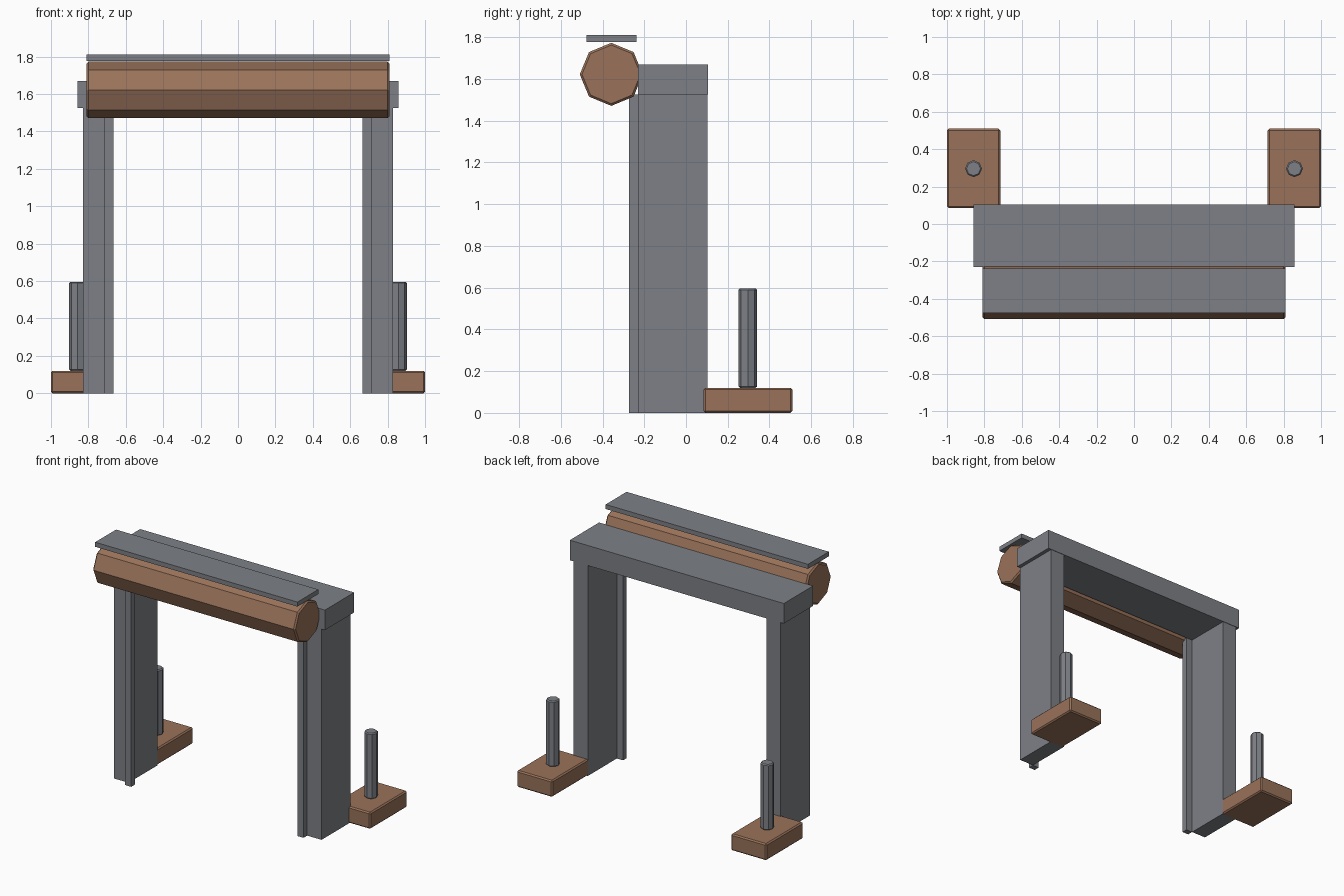
import bpy
import math
from mathutils import Matrix

cube = bpy.data.objects.get("Cube")
if cube:
    bpy.data.objects.remove(cube, do_unlink=True)


def make_material(name, rgb):
    mat = bpy.data.materials.new(name)
    mat.use_nodes = True
    mat.diffuse_color = (*rgb, 1)
    mat.node_tree.nodes["Principled BSDF"].inputs["Base Color"].default_value = (*rgb, 1)
    return mat


grey = make_material("steel grey", (0.205, 0.216, 0.238))
brown = make_material("rust brown", (0.32, 0.17, 0.102))


def finish(obj, name, mat, bevel):
    obj.name = name
    obj.data.materials.append(mat)
    if bevel:
        mod = obj.modifiers.new("edge bevel", "BEVEL")
        mod.width = bevel
        mod.segments = 1
        mod.limit_method = "ANGLE"
        mod.angle_limit = math.radians(60)
    return obj


def box(name, xs, ys, zs, mat, bevel=0):
    """Box given by its extents along each axis."""
    bpy.ops.mesh.primitive_cube_add(size=1)
    obj = bpy.context.object
    spans = (xs, ys, zs)
    size = Matrix.Diagonal([b - a for a, b in spans] + [1])
    centre = Matrix.Translation([(a + b) / 2 for a, b in spans])
    obj.data.transform(centre @ size)
    return finish(obj, name, mat, bevel)


def octagon_rod(name, centre, radius, length, mat, bevel, along_x=False):
    bpy.ops.mesh.primitive_cylinder_add(vertices=8, radius=radius, depth=length)
    obj = bpy.context.object
    turn = Matrix.Rotation(math.pi / 2 if along_x else 0, 4, "Y")
    obj.data.transform(Matrix.Translation(centre) @ turn)
    return finish(obj, name, mat, bevel)


# Overhead frame, shutter roll and its cover
box("header_beam", (-0.857, 0.857), (-0.23, 0.105), (1.525, 1.67), grey)
octagon_rod("shutter_roll", (0, -0.358, 1.622), 0.151, 1.62, brown, 0.01, along_x=True)
box("roll_cover", (-0.81, 0.81), (-0.477, -0.238), (1.777, 1.81), grey)

# Parts repeated on both sides
for side, s in (("left", 1), ("right", -1)):
    def span(a, b):
        return sorted((s * a, s * b))

    box(side + "_post", span(0.715, 0.83), (-0.23, 0.102), (0, 1.525), grey)
    box(side + "_guide_rail", span(0.665, 0.715), (-0.272, -0.23), (0, 1.525), grey)
    box(side + "_bollard_base", span(0.715, 1), (0.085, 0.51), (0, 0.12), brown, 0.009)
    octagon_rod(side + "_bollard", (s * 0.858, 0.296, 0.358), 0.045, 0.476, grey, 0.007)
